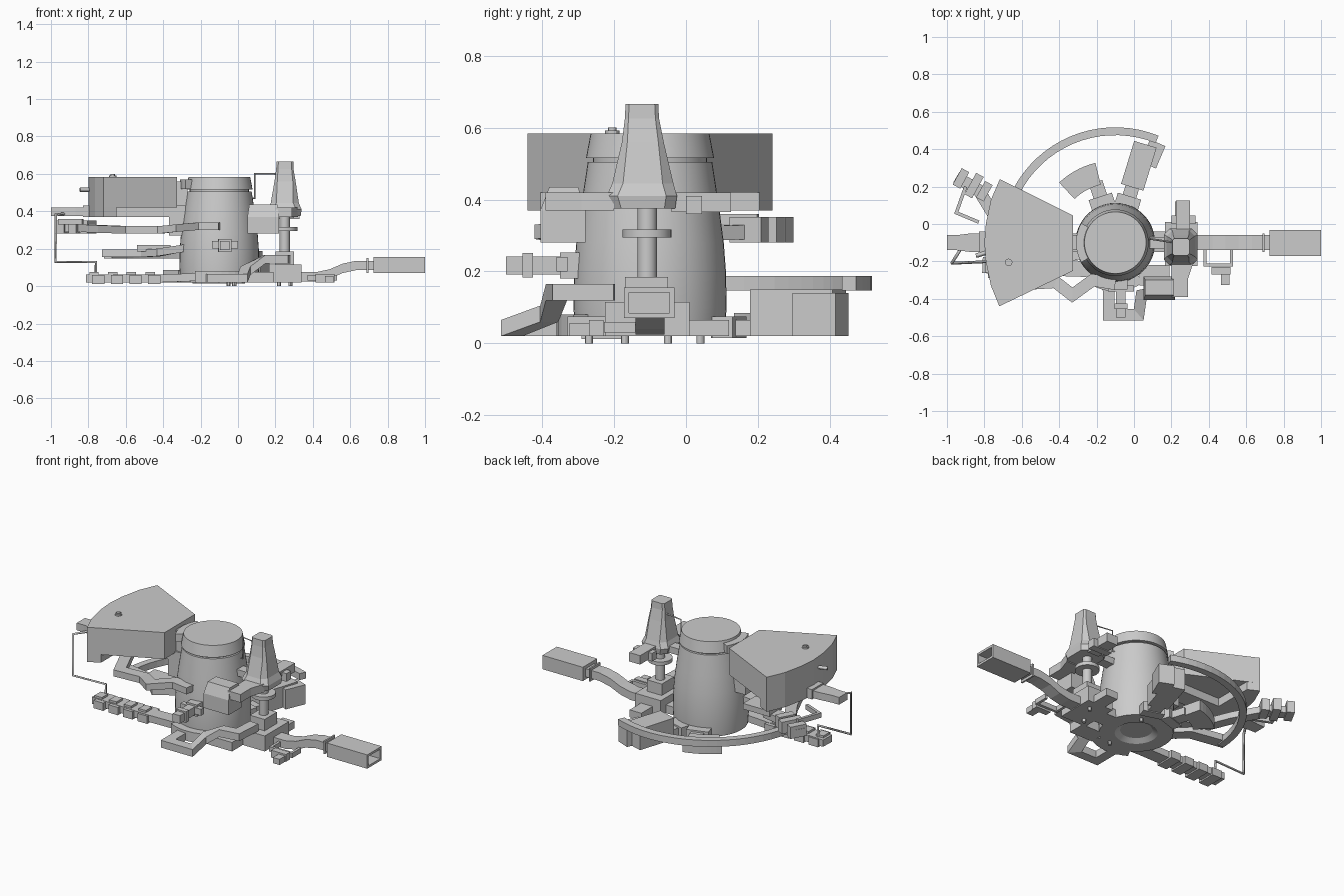
import bpy, bmesh, math
from mathutils import Vector

CX, CY = -0.10, -0.10          # tower axis


def make(name, verts, faces, smooth=False):
    me = bpy.data.meshes.new(name)
    bm = bmesh.new()
    vs = [bm.verts.new(v) for v in verts]
    for f in faces:
        bm.faces.new([vs[i] for i in f])
    bmesh.ops.recalc_face_normals(bm, faces=bm.faces)
    bm.to_mesh(me)
    bm.free()
    ob = bpy.data.objects.new(name, me)
    bpy.context.collection.objects.link(ob)
    if smooth:
        bpy.context.view_layer.objects.active = ob
        ob.select_set(True)
        bpy.ops.object.shade_smooth_by_angle(angle=math.radians(30))
        ob.select_set(False)
    return ob


def loft(name, rings, smooth=False):
    """Closed skin through equal-sized rings of points."""
    n = len(rings[0])
    faces = [list(range(n)), list(range(n * (len(rings) - 1), n * len(rings)))]
    for r in range(len(rings) - 1):
        for i in range(n):
            j = (i + 1) % n
            faces.append([r * n + i, r * n + j, (r + 1) * n + j, (r + 1) * n + i])
    return make(name, [p for r in rings for p in r], faces, smooth)


def rect(x0, x1, y0, y1, z, c=0.0):
    if not c:
        return [(x0, y0, z), (x1, y0, z), (x1, y1, z), (x0, y1, z)]
    return [(x0 + c, y0, z), (x1 - c, y0, z), (x1, y0 + c, z), (x1, y1 - c, z),
            (x1 - c, y1, z), (x0 + c, y1, z), (x0, y1 - c, z), (x0, y0 + c, z)]


def box(name, x0, x1, y0, y1, z0, z1):
    return loft(name, [rect(x0, x1, y0, y1, z0), rect(x0, x1, y0, y1, z1)])


def lathe(name, prof, x=CX, y=CY, n=48):
    return loft(name, [[(x + r * math.cos(2 * math.pi * i / n), y + r * math.sin(2 * math.pi * i / n), z)
                        for i in range(n)] for r, z in prof], True)


def prism(name, pts, z0, z1):
    return loft(name, [[(x, y, z) for x, y in pts] for z in (z0, z1)])


def bar(name, pts, w, h):
    """Mitred flat bar; points lie on its underside."""
    P, rings = [Vector(p) for p in pts], []
    for i, p in enumerate(P):
        a = (p - P[max(i - 1, 0)]).to_2d()
        b = (P[min(i + 1, len(P) - 1)] - p).to_2d()
        a = a.normalized() if a.length > 1e-6 else b.normalized()
        b = b.normalized() if b.length > 1e-6 else a
        t = (a + b).normalized()
        n = Vector((-t.y, t.x, 0)) * (w / 2 / max(0.5, t.dot(a)))
        up = Vector((0, 0, h))
        rings.append([p - n, p + n, p + n + up, p - n + up])
    return loft(name, rings)


def rod(name, pts, r):
    cu = bpy.data.curves.new(name, 'CURVE')
    cu.dimensions, cu.bevel_depth, cu.bevel_resolution, cu.use_fill_caps = '3D', r, 0, True
    s = cu.splines.new('POLY')
    s.points.add(len(pts) - 1)
    for q, p in zip(s.points, pts):
        q.co = (*p, 1)
    ob = bpy.data.objects.new(name, cu)
    bpy.context.collection.objects.link(ob)


def polar(r, deg):
    a = math.radians(deg)
    return CX + r * math.cos(a), CY + r * math.sin(a)


def arc(r0, r1, a0, a1, n):
    st = [a0 + (a1 - a0) * i / n for i in range(n + 1)]
    return [polar(r1, a) for a in st] + [polar(r0, a) for a in reversed(st)]


# Central tower with dished base, neck and lid
lathe("tower", [(0.09, 0.04), (0.12, 0.02), (0.207, 0.02), (0.213, 0.1), (0.211, 0.2), (0.205, 0.28),
                (0.192, 0.38), (0.173, 0.505), (0.158, 0.505), (0.158, 0.516), (0.178, 0.516), (0.165, 0.584)])
prism("lid_clip", arc(0.16, 0.21, 150, 210, 8), 0.52, 0.57)

# Fan-shaped hopper: shallow near the tower, deeper at the rim
fan = [(-0.325, 0.045), (-0.717, 0.24), (-0.765, 0.13), (-0.792, 0.0), (-0.8, -0.1),
       (-0.792, -0.2), (-0.765, -0.33), (-0.72, -0.44), (-0.325, -0.25)]
prism("hopper", fan, 0.42, 0.583)
prism("hopper_rim", [(-0.65, 0.205)] + fan[1:8] + [(-0.65, -0.405)], 0.37, 0.42)
box("hopper_throat", -0.35, -0.27, -0.14, -0.06, 0.43, 0.56)
box("outlet_chute", -0.37, -0.28, -0.15, -0.05, 0.27, 0.43)
lathe("hopper_knob", [(0.02, 0.58), (0.02, 0.592), (0.012, 0.592), (0.012, 0.6)], -0.67, -0.205, 12)
rod("hopper_spout", [(-0.78, -0.15, 0.515), (-0.845, -0.17, 0.515)], 0.012)

# Beams and end boxes on the left
box("hopper_beam", -0.83, -0.36, -0.15, -0.04, 0.37, 0.43)
loft("beam_tip", [[(x, y, z) for y, z in ((-0.1 - w, 0.375), (-0.1 + w, 0.375), (-0.1 + w, 0.42), (-0.1 - w, 0.42))]
                  for x, w in ((-1.0, 0.04), (-0.95, 0.04), (-0.87, 0.05), (-0.81, 0.05))])
rod("side_wire", [(-0.93, -0.14, 0.385), (-0.975, -0.21, 0.385), (-0.975, -0.21, 0.13),
                  (-0.76, -0.2, 0.13), (-0.76, -0.2, 0.06)], 0.008)
bar("upper_feed", [(-0.95, 0.25, 0.29), (-0.83, 0.18, 0.29), (-0.72, 0.0, 0.285), (-0.58, -0.32, 0.28),
                   (-0.42, -0.31, 0.28), (-0.33, -0.38, 0.29), (-0.22, -0.3, 0.3), (-0.1, -0.32, 0.3)], 0.065, 0.04)
for k, (d, s) in enumerate(((0.0, 0.05), (0.07, 0.065), (0.125, 0.05))):
    bar(f"feed_head_{k}", [(-0.945 + d, 0.255 - d * 0.55, 0.28), (-0.905 + d, 0.233 - d * 0.55, 0.28)], s * 2, 0.072)
bar("feed_bracket", [(-0.9, 0.2, 0.33), (-0.95, 0.06, 0.33), (-0.83, 0.01, 0.33)], 0.018, 0.03)
bar("middle_feed", [(-0.72, -0.06, 0.155), (-0.5, -0.1, 0.155), (-0.42, -0.18, 0.16), (-0.25, -0.14, 0.19)], 0.075, 0.04)
box("middle_feed_box", -0.54, -0.36, -0.16, -0.04, 0.185, 0.22)

# Low conveyor with a row of clamps
bar("conveyor", [(-0.81, -0.22, 0.02), (-0.42, -0.235, 0.02), (-0.27, -0.24, 0.025), (-0.19, -0.25, 0.03)], 0.085, 0.042)
for k in range(4):
    x = -0.745 + 0.1 * k
    box(f"conveyor_clamp_{k}", x - 0.035, x + 0.03, -0.29, -0.17, 0.012, 0.06)
    box(f"conveyor_cap_{k}", x - 0.05, x + 0.0, -0.26, -0.2, 0.05, 0.075)

# Big curved rail at the back and its end housing
prism("curved_rail", arc(0.575, 0.617, 68, 178, 22), 0.147, 0.187)
a, b = [Vector((*polar(r, 73), 0)) for r in (0.31, 0.55)]
bar("rail_housing", [(a.x, a.y, 0.02), (b.x, b.y, 0.02)], 0.125, 0.13)
p, q = polar(0.45, 67), polar(0.58, 67)
bar("housing_side", [(*p, 0.02), (*q, 0.02)], 0.09, 0.12)
for k, ang in enumerate((73, 108)):
    bar(f"base_spoke_{k}", [(*polar(0.2, ang), 0.02), (*polar(0.34, ang), 0.02)], 0.075, 0.045)
    bar(f"base_shoe_{k}", [(*polar(0.2, ang), 0.015), (*polar(0.26, ang), 0.015)], 0.13, 0.06)

# Curved tray at the back
prism("curved_tray", arc(0.32, 0.44, 104, 133, 7), 0.02, 0.085)

# Front U-shaped track ramping up to the nozzle base
bar("front_track", [(-0.17, -0.3, 0.02), (-0.135, -0.35, 0.02), (-0.135, -0.485, 0.02), (0.025, -0.485, 0.02),
                    (0.04, -0.38, 0.06), (0.14, -0.36, 0.12), (0.24, -0.345, 0.12), (0.25, -0.2, 0.12)], 0.06, 0.045)
prism("front_shoe", arc(0.2, 0.26, 240, 305, 8), 0.02, 0.08)
box("track_block", 0.03, 0.19, -0.33, -0.22, 0.02, 0.075)

# Front sight tube with flanges
for k, (y0, y1, s) in enumerate(((-0.5, -0.3, 0.025), (-0.455, -0.425, 0.034), (-0.35, -0.29, 0.036))):
    box(f"front_tube_{k}", -0.07 - s, -0.07 + s, y0, y1, 0.217 - s, 0.217 + s)
box("front_tube_arm", -0.14, 0.0, -0.36, -0.33, 0.2, 0.24)

# Nozzle horn on its column
loft("nozzle_horn", [rect(0.17, 0.335, -0.21, -0.03, 0.375, 0.03), rect(0.16, 0.34, -0.22, -0.025, 0.41, 0.03),
                     rect(0.175, 0.325, -0.205, -0.035, 0.445, 0.03), rect(0.195, 0.308, -0.178, -0.062, 0.56, 0.015),
                     rect(0.204, 0.297, -0.17, -0.075, 0.625, 0.01), rect(0.206, 0.296, -0.168, -0.077, 0.665, 0.01)])
lathe("nozzle_column", [(0.027, 0.17), (0.027, 0.295), (0.068, 0.295), (0.068, 0.317), (0.027, 0.317), (0.027, 0.39)],
      0.25, -0.108, 24)
rod("nozzle_wire", [(0.06, -0.08, 0.47), (0.09, -0.08, 0.47), (0.09, -0.08, 0.6), (0.22, -0.1, 0.6)], 0.005)
box("nozzle_link", 0.05, 0.18, -0.13, -0.07, 0.38, 0.42)

# Arms before and behind the nozzle
loft("front_arm_block", [rect(0.05, 0.22, -0.405, -0.28, 0.28), rect(0.05, 0.22, -0.405, -0.28, 0.37),
                         rect(0.06, 0.21, -0.38, -0.3, 0.435)])
prism("front_arm", [(0.2, -0.2), (0.32, -0.2), (0.29, -0.29), (0.29, -0.39), (0.2, -0.39)], 0.37, 0.42)
box("rear_arm", 0.225, 0.3, -0.04, 0.125, 0.365, 0.42)
box("rear_arm_collar", 0.2, 0.33, 0.0, 0.045, 0.36, 0.41)

# Nozzle base
box("nozzle_base", 0.165, 0.34, -0.225, 0.01, 0.02, 0.115)
box("nozzle_base_top", 0.2, 0.3, -0.17, -0.05, 0.115, 0.185)
box("base_bridge", 0.08, 0.18, -0.15, -0.04, 0.02, 0.07)
box("base_wing", 0.22, 0.3, 0.0, 0.12, 0.02, 0.065)

# Curved feed pipe with an open square mouth
bar("feed_pipe", [(0.33, -0.1, 0.025), (0.42, -0.1, 0.025), (0.49, -0.1, 0.04), (0.56, -0.1, 0.07),
                  (0.63, -0.1, 0.085), (0.73, -0.1, 0.085)], 0.08, 0.05)
box("pipe_collar", 0.687, 0.697, -0.15, -0.05, 0.07, 0.15)


def yz(x, i):
    return [(x, y, z) for y, z in ((-0.172 + i, 0.07 + i), (-0.032 - i, 0.07 + i),
                                   (-0.032 - i, 0.155 - i), (-0.172 + i, 0.155 - i))]


loft("pipe_mouth", [yz(0.725, 0), yz(1.0, 0), yz(1.0, 0.014), yz(0.76, 0.014)])

# Small hooked track beside the pipe
bar("hook_rail", [(0.38, -0.14, 0.03), (0.38, -0.22, 0.03), (0.52, -0.22, 0.03), (0.52, -0.14, 0.03)], 0.016, 0.03)
box("hook_block", 0.415, 0.515, -0.27, -0.23, 0.02, 0.065)
box("hook_tip", 0.465, 0.51, -0.325, -0.26, 0.02, 0.055)

# Feet
for k, (x, y) in enumerate(((0.22, -0.17), (0.28, -0.05), (-0.05, -0.27), (-0.02, 0.04))):
    lathe(f"foot_{k}", [(0.011, 0.0), (0.011, 0.03)], x, y, 12)
